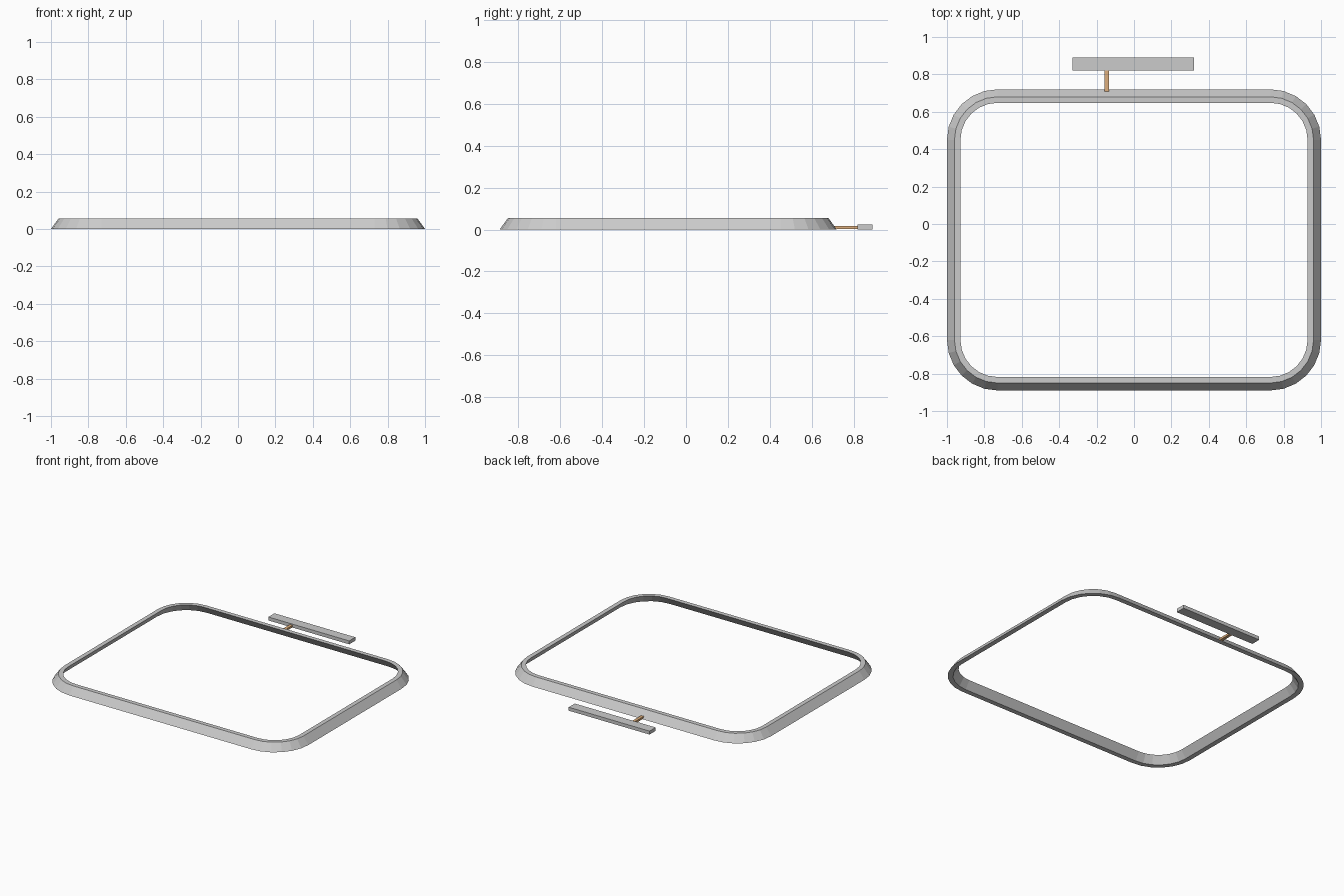
import bpy, bmesh, math

if "Cube" in bpy.data.objects:
    bpy.data.objects.remove(bpy.data.objects["Cube"])

CORNER_STEPS = 6
RADIUS = 0.27
X_HALF, Y_MIN, Y_MAX = 1.0, -0.89, 0.72


def rounded_loop(inset):
    """Points of the rounded rectangle, moved inward with concentric corners."""
    r = RADIUS - inset
    cx = X_HALF - RADIUS
    centres = [(cx, Y_MAX - RADIUS), (-cx, Y_MAX - RADIUS),
               (-cx, Y_MIN + RADIUS), (cx, Y_MIN + RADIUS)]
    pts = []
    for q, (x, y) in enumerate(centres):
        for k in range(CORNER_STEPS + 1):
            a = math.pi / 2 * (q + k / CORNER_STEPS)
            pts.append((x + r * math.cos(a), y + r * math.sin(a)))
    return pts


def add_object(name, bm):
    bmesh.ops.recalc_face_normals(bm, faces=bm.faces)
    mesh = bpy.data.meshes.new(name)
    bm.to_mesh(mesh)
    bm.free()
    obj = bpy.data.objects.new(name, mesh)
    bpy.context.collection.objects.link(obj)
    return obj


def add_box(name, low, high):
    bm = bmesh.new()
    bmesh.ops.create_cube(bm, size=1)
    for v in bm.verts:
        for i in range(3):
            v.co[i] = low[i] if v.co[i] < 0 else high[i]
    return add_object(name, bm)


# Rim: slanted band with a flat top, swept round the rounded rectangle
section = [(0.0, 0.0), (0.04, 0.055), (0.072, 0.055), (0.035, 0.0)]
bm = bmesh.new()
rings = [[bm.verts.new((x, y, z)) for x, y in rounded_loop(inset)]
         for inset, z in section]
for i, ring in enumerate(rings):
    nxt = rings[(i + 1) % len(rings)]
    n = len(ring)
    for j in range(n):
        k = (j + 1) % n
        bm.faces.new((ring[j], ring[k], nxt[k], nxt[j]))
add_object("rim_frame", bm)

# Bar behind the rim
add_box("rear_bar", (-0.33, 0.82, 0.0), (0.32, 0.89, 0.025))

# Copper link between rim and bar
link = add_box("copper_link", (-0.157, 0.70, 0.002), (-0.135, 0.82, 0.017))
copper = bpy.data.materials.new("copper")
copper.diffuse_color = (0.72, 0.42, 0.2, 1)
copper.use_nodes = True
copper.node_tree.nodes["Principled BSDF"].inputs["Base Color"].default_value = copper.diffuse_color
link.data.materials.append(copper)
